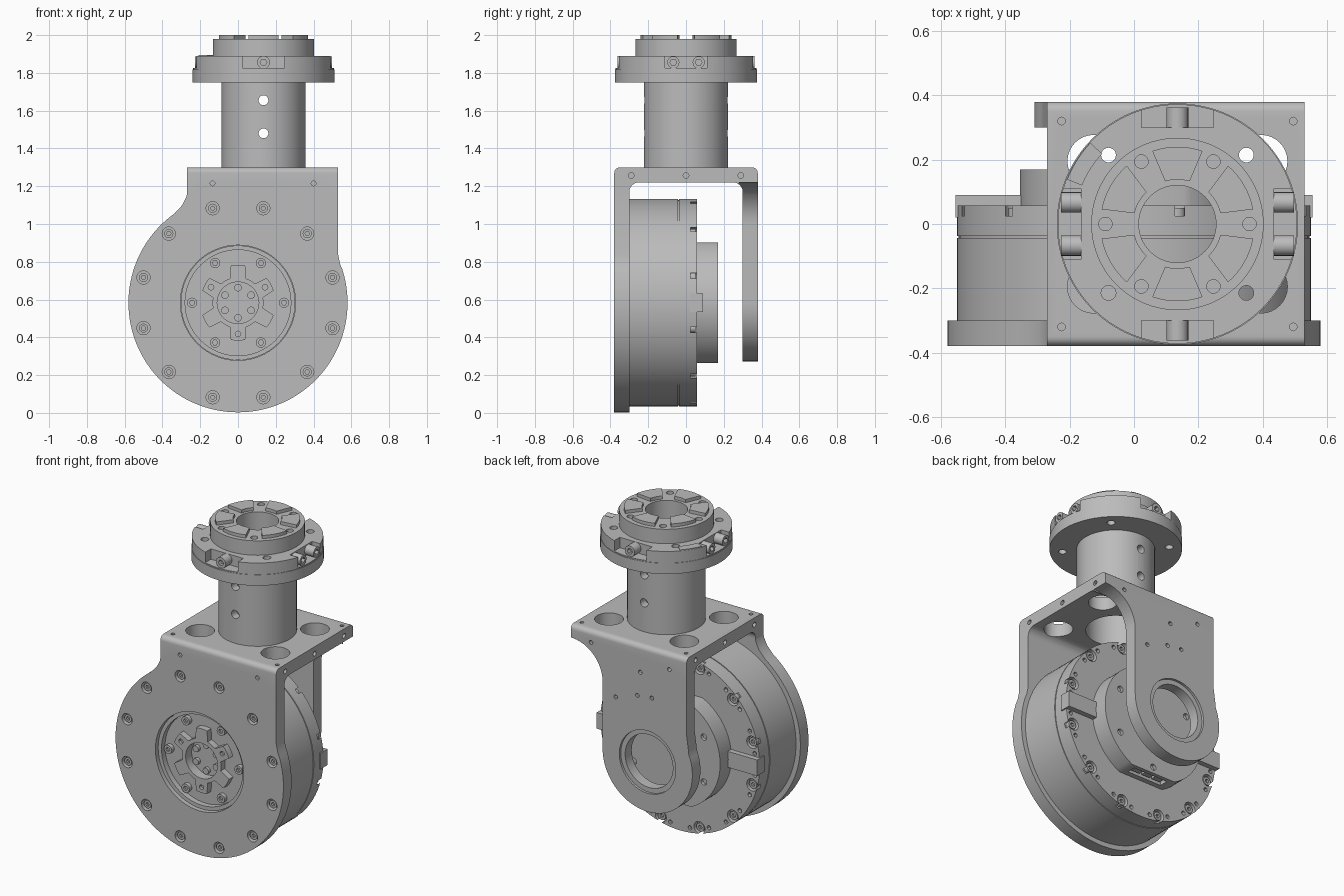
import bpy, bmesh
from math import sin, cos, radians, pi

if "Cube" in bpy.data.objects:
    bpy.data.objects.remove(bpy.data.objects["Cube"])

grey = bpy.data.materials.new("light_grey_metal")
grey.use_nodes = True
COLOUR = (0.5, 0.5, 0.5, 1)
grey.diffuse_color = COLOUR
grey.node_tree.nodes["Principled BSDF"].inputs["Base Color"].default_value = COLOUR

ZC = 0.583          # height of the drum axis
CX = 0.135          # x of the column axis
AXES = {"x": lambda u, v, w: (w, u, v),
        "y": lambda u, v, w: (u, w, v),
        "z": lambda u, v, w: (u, v, w)}


def arc(cu, cv, r, a0, a1, n):
    """Points on an arc, both ends included."""
    angles = [radians(a0 + (a1 - a0) * i / n) for i in range(n + 1)]
    return [(cu + r * cos(a), cv + r * sin(a)) for a in angles]


def circle(cu, cv, r, n=64):
    return arc(cu, cv, r, 0, 360, n)[:-1]


def rect(u0, u1, v0, v1):
    return [(u0, v0), (u1, v0), (u1, v1), (u0, v1)]


def polar(cu, cv, r, count, start=0):
    """Centres spread evenly round a circle."""
    return arc(cu, cv, r, start, start + 360, count)[:-1]


def make_mesh(name, solids):
    """Each solid is (outline, low, high, axis)."""
    bm = bmesh.new()
    for pts, lo, hi, axis in solids:
        f = AXES[axis]
        ends = [[bm.verts.new(f(u, v, w)) for u, v in pts] for w in (lo, hi)]
        bm.faces.new(ends[0])
        bm.faces.new(ends[1])
        for i in range(len(pts)):
            j = (i + 1) % len(pts)
            bm.faces.new((ends[0][i], ends[0][j], ends[1][j], ends[1][i]))
    bmesh.ops.recalc_face_normals(bm, faces=bm.faces)
    mesh = bpy.data.meshes.new(name)
    bm.to_mesh(mesh)
    bm.free()
    obj = bpy.data.objects.new(name, mesh)
    bpy.context.collection.objects.link(obj)
    return obj


def part(name, solids, cuts=()):
    obj = make_mesh(name, solids)
    obj.data.materials.append(grey)
    if cuts:
        cutter = make_mesh(name + "_cutter", cuts)
        cutter.hide_render = True
        mod = obj.modifiers.new("cut", "BOOLEAN")
        mod.object, mod.solver, mod.use_self = cutter, "EXACT", True
        graph = bpy.context.evaluated_depsgraph_get()
        cut_mesh = bpy.data.meshes.new_from_object(obj.evaluated_get(graph))
        obj.modifiers.clear()
        obj.data = cut_mesh
        bpy.data.objects.remove(cutter)
    bpy.ops.object.select_all(action="DESELECT")
    obj.select_set(True)
    bpy.context.view_layer.objects.active = obj
    bpy.ops.object.shade_smooth_by_angle(angle=radians(30))
    return obj


def holes(centres, r, lo, hi, axis, n=20):
    return [(circle(u, v, r, n), lo, hi, axis) for u, v in centres]


# Front plate: round disc running up into the bracket
LEG = 1.16
outline = [(0.53, LEG), (0.53, 0.84), (0.54, 0.79)]
outline += arc(0, ZC, 0.58, 17.5, -234.7, 80)
outline += [(-0.295, 1.1), (-0.275, 1.14), (-0.27, LEG)]
plate_bolts = polar(0, ZC, 0.518, 12, 15)
part("front_plate", [(outline, -0.38, -0.30, "y")],
     [(circle(0, ZC, 0.305), -0.4, -0.28, "y")]
     + holes(plate_bolts, 0.035, -0.4, -0.335, "y"))
part("front_plate_screws", holes(plate_bolts, 0.024, -0.37, -0.33, "y"),
     holes(plate_bolts, 0.012, -0.38, -0.355, "y", 6))

# Bracket bridge: U section with rounded corners
section = [(-0.38, LEG)] + arc(-0.35, 1.27, 0.03, 180, 90, 6)
section += arc(0.35, 1.27, 0.03, 90, 0, 6) + [(0.38, LEG), (0.30, LEG)]
section += arc(0.25, 1.17, 0.05, 0, 90, 6) + arc(-0.25, 1.17, 0.05, 90, 180, 6)
section += [(-0.30, LEG)]
corners = [(CX + sx * 0.26, sy * 0.195) for sx in (-1, 1) for sy in (-1, 1)]
pins = [(CX + sx * 0.36, sy * 0.32) for sx in (-1, 1) for sy in (-1, 1)]
side_pins = [(y, 1.257) for y in (-0.29, 0, 0.29)]
part("bracket_bridge", [(section, -0.27, 0.53, "x")],
     [(circle(CX, 0, 0.17), 1.1, 1.4, "z"),
      (circle(0.53, 1.0, 0.22), 0.28, 0.4, "y")]
     + holes(corners, 0.082, 1.1, 1.4, "z", 32)
     + holes(pins, 0.012, 1.25, 1.4, "z", 12)
     + holes(side_pins, 0.015, 0.48, 0.6, "x", 12)
     + holes(side_pins, 0.015, -0.3, -0.22, "x", 12)
     + holes([(-0.135, 1.215), (0.4, 1.215)], 0.013, -0.4, -0.33, "y", 12)
     + holes([(-0.15, 1.2), (0.39, 1.225)], 0.013, 0.35, 0.4, "y", 12))

# Rear arm with bearing hole
arm = [(-0.27, LEG), (-0.27, 0.82), (-0.283, 0.73)]
arm += arc(0, ZC, 0.31, 157, 360, 48) + arc(0.53, 1.0, 0.22, 180, 133.3, 10)
part("rear_arm", [(arm, 0.30, 0.38, "y")],
     [(circle(0, ZC, 0.165), 0.2, 0.5, "y"), (circle(0, ZC, 0.195), 0.365, 0.5, "y")]
     + holes([(0.05, 1.13), (0.07, 0.98), (-0.03, 0.99), (0.22, 0.93)],
             0.013, 0.34, 0.4, "y", 12))

# Drum body, with a shallow seam before the rear ring
part("drum", [(circle(0, ZC, 0.55, 96), -0.30, -0.043, "y"),
              (circle(0, ZC, 0.545, 96), -0.043, -0.037, "y")])
rim_bolts = polar(0, ZC, 0.515, 12, 15)
rim_pins = polar(0, ZC, 0.52, 24, 22.5)
part("drum_rear_ring", [(circle(0, ZC, 0.55, 96), -0.037, 0.058, "y")],
     holes(rim_bolts, 0.038, 0.025, 0.1, "y")
     + holes(rim_pins, 0.013, 0.035, 0.1, "y", 12))
part("rear_ring_screws", holes(rim_bolts, 0.026, 0.02, 0.05, "y"),
     holes(rim_bolts, 0.013, 0.035, 0.1, "y", 6))

# Rear boss with flats, radial ribs and a connector pocket
boss = arc(0, ZC, 0.355, -64, 64, 32) + arc(0, ZC, 0.355, 116, 244, 32)
boss_bolts = polar(0, ZC, 0.28, 6, 30)
part("rear_boss", [(boss, 0.058, 0.17, "y")],
     [(rect(-0.12, 0.12, 0.09, 0.145), 0.2, 0.3, "z")]
     + holes(boss_bolts, 0.02, 0.15, 0.2, "y", 12))
part("connectors", [(rect(x - 0.03, x + 0.03, 0.1, 0.135), 0.275, 0.32, "z")
                    for x in (-0.075, 0, 0.075)])
part("rear_ribs", [(rect(min(s * 0.33, s * 0.555), max(s * 0.33, s * 0.555),
                         ZC - 0.05, ZC + 0.05), 0.02, 0.09, "y") for s in (-1, 1)])

# Output hub inside the front plate
hub_bolts = polar(0, ZC, 0.243, 6)
part("hub_ring", [(circle(0, ZC, 0.303), -0.355, -0.295, "y")],
     [(circle(0, ZC, 0.28), -0.4, -0.32, "y"), (circle(0, ZC, 0.11), -0.4, -0.2, "y")])
part("hub_screws", holes(hub_bolts, 0.027, -0.345, -0.31, "y"),
     holes(hub_bolts, 0.014, -0.4, -0.33, "y", 6))
star = []
for k in range(6):
    a = 30 + 60 * k
    star += arc(0, ZC, 0.2, a - 11, a + 11, 4) + arc(0, ZC, 0.135, a + 18, a + 42, 4)
part("hub_star", [(star, -0.36, -0.315, "y")],
     [(circle(0, ZC, 0.11), -0.4, -0.2, "y")]
     + holes(polar(0, ZC, 0.165, 3, 30), 0.015, -0.4, -0.34, "y", 12))
part("hub_centre_screws", holes(polar(0, ZC, 0.08, 6, 30), 0.02, -0.32, -0.295, "y", 16))

# Hollow column
ports = [(CX, 1.48), (CX, 1.655)]
part("column", [(circle(CX, 0, 0.222), 1.298, 1.752, "z")],
     [(circle(CX, 0, 0.17), 1.2, 1.9, "z")]
     + holes(ports, 0.026, -0.3, -0.1, "y") + holes(ports, 0.026, 0.1, 0.3, "y"))

# Flange: plain lower disc, notched upper disc, top boss
bore = (circle(CX, 0, 0.12), 1.6, 2.1, "z")
face_holes = holes(polar(CX, 0, 0.303, 4, 45), 0.023, 1.7, 2, "z")
part("flange_lower", [(circle(CX, 0, 0.375, 96), 1.75, 1.818, "z")], [bore] + face_holes)
notches = []
for s in (-1, 1):
    lo, hi = sorted((s * 0.3, s * 0.45))
    notches.append((rect(CX - 0.112, CX + 0.112, lo, hi), 1.825, 2, "z"))
    notches.append((rect(CX + lo, CX + hi, -0.11, 0.11), 1.825, 2, "z"))
part("flange_upper", [(circle(CX, 0, 0.372, 96), 1.818, 1.89, "z")],
     [bore] + face_holes + notches)
for name, s in (("left", 1), ("right", -1)):
    lo, hi = sorted((s * 0.29, s * 0.362))
    tip = sorted((s * 0.335, s * 0.4))
    pair = [(-0.067, 1.856), (0.067, 1.856)]
    part(name + "_flange_screws", holes(pair, 0.032, CX + lo, CX + hi, "x"),
         holes(pair, 0.018, CX + tip[0], CX + tip[1], "x", 6))
    part(("rear" if s > 0 else "front") + "_flange_screw",
         holes([(CX, 1.856)], 0.034, lo, hi, "y"),
         holes([(CX, 1.856)], 0.018, tip[0], tip[1], "y", 6))
part("flange_key", [(arc(CX, 0, 0.37, 137, 158, 8) + arc(CX, 0, 0.32, 158, 137, 8),
                     1.888, 1.895, "z")])
part("top_boss", [(circle(CX, 0, 0.268, 80), 1.885, 1.98, "z")],
     [bore] + holes(polar(CX, 0, 0.224, 6), 0.021, 1.94, 2.1, "z"))
part("top_pads", [(arc(CX, 0, 0.24, a - 19, a + 19, 8) + arc(CX, 0, 0.138, a + 16, a - 16, 6),
                   1.975, 2.0, "z") for a in range(30, 390, 60)])
